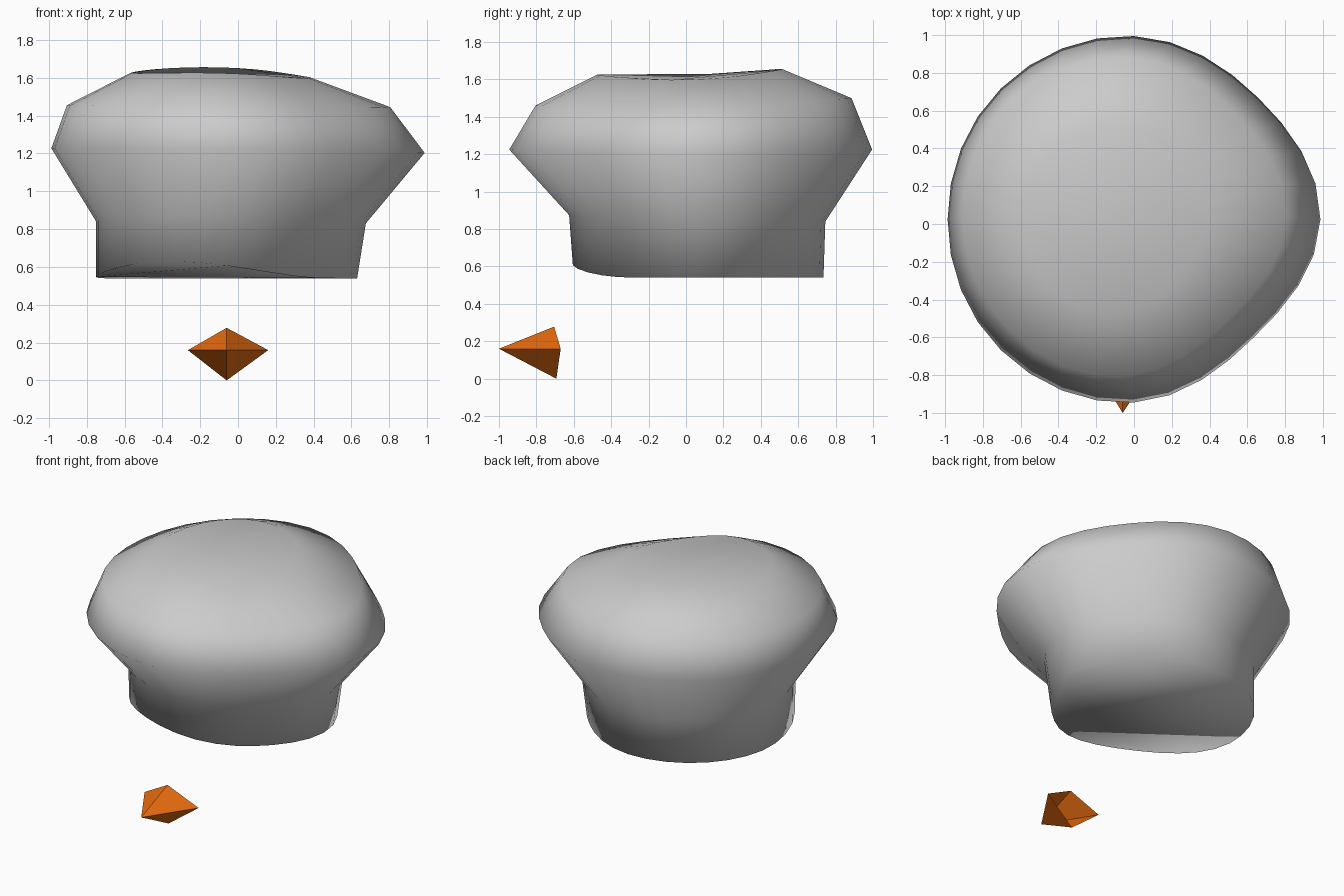
import bpy
from math import sin, cos, pi, radians

if "Cube" in bpy.data.objects:
    bpy.data.objects.remove(bpy.data.objects["Cube"])

SIDES = 32
# Outline wobble every 45 degrees, starting at +x (dented at the front right)
WOBBLE = [1, .94, 1, 1.01, 1, 1.01, 1, .91]
# Rings: centre x, centre y, half width, half depth, z, rise to +x, rise to +y, saddle
RINGS = [
    (-.06, .065, .69, .67, .54, 0, 0, 0),
    (-.037, .06, .713, .685, .846, -.005, -.017, -.011),
    (0, .025, .987, .97, 1.22, -.012, 0, -.005),
    (-.05, .04, .855, .845, 1.465, -.005, .02, -.015),
    (-.09, .02, .48, .495, 1.626, -.013, .015, -.014),
]


def wobble(a):
    """Smooth periodic interpolation through WOBBLE."""
    t = a / (pi / 4)
    i = int(t)
    f = t - i
    p0, p1, p2, p3 = (WOBBLE[(i + k) % 8] for k in (-1, 0, 1, 2))
    return p1 + .5 * f * (p2 - p0 + f * (2 * p0 - 5 * p1 + 4 * p2 - p3
                                         + f * (3 * (p1 - p2) + p3 - p0)))


def add_mesh(name, verts, faces):
    me = bpy.data.meshes.new(name)
    me.from_pydata(verts, [], faces)
    ob = bpy.data.objects.new(name, me)
    bpy.context.collection.objects.link(ob)
    return ob


# Puffy hat: lofted rings closed at the crown and underneath
verts, faces = [], []
for r, (cx, cy, ax, ay, z, rx, ry, saddle) in enumerate(RINGS):
    for s in range(SIDES):
        a = 2 * pi * s / SIDES
        w = wobble(a)
        # the rim arches up over the front
        arch = .09 * max(0, cos(a - radians(245))) ** 3 if r == 0 else 0
        verts.append((cx + ax * w * cos(a), cy + ay * w * sin(a),
                      z + rx * cos(a) + ry * sin(a) + saddle * cos(2 * a) + arch))
for r in range(len(RINGS) - 1):
    for s in range(SIDES):
        n = (s + 1) % SIDES
        b = r * SIDES
        faces.append((b + s, b + n, b + SIDES + n, b + SIDES + s))
top = (len(RINGS) - 1) * SIDES
faces.append(tuple(range(top, top + SIDES)))
faces.append(tuple(reversed(range(SIDES))))
hat = add_mesh("hat", verts, faces)
for p in hat.data.polygons:
    p.use_smooth = True

# Beak: four-sided point, open at the back
beak = add_mesh("beak",
                [(-.06, -1, .16), (.16, -.67, .16), (-.06, -.705, .278),
                 (-.265, -.67, .16), (-.06, -.693, 0)],
                [(0, 1, 2), (0, 2, 3), (0, 3, 4), (0, 4, 1)])
mat = bpy.data.materials.new("beak_orange")
mat.diffuse_color = (.8, .15, .005, 1)
mat.use_nodes = True
mat.node_tree.nodes["Principled BSDF"].inputs["Base Color"].default_value = mat.diffuse_color
beak.data.materials.append(mat)
